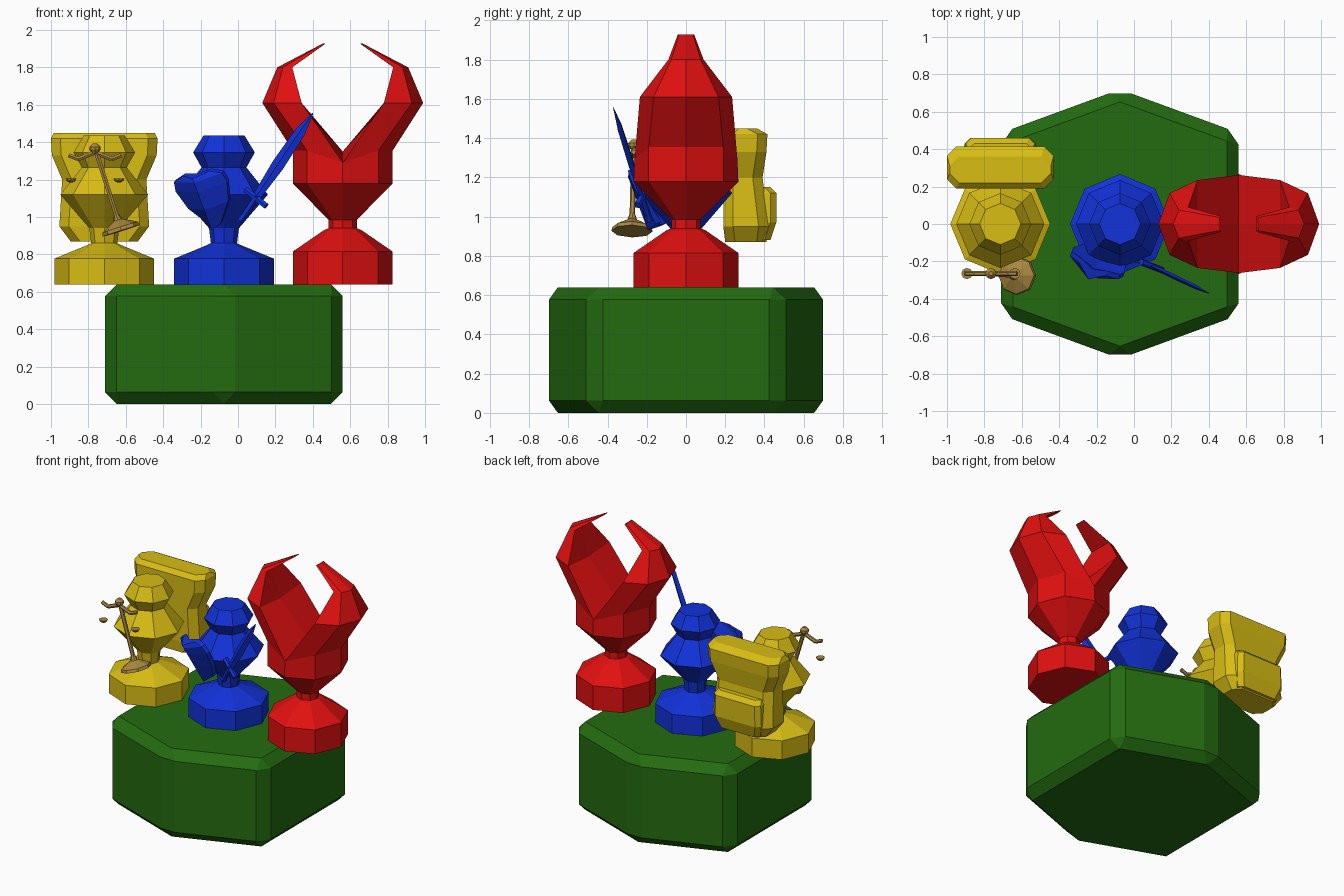
import bpy, bmesh, math
from mathutils import Vector, Matrix

if "Cube" in bpy.data.objects:
    bpy.data.objects.remove(bpy.data.objects["Cube"])


def material(name, rgb):
    m = bpy.data.materials.new(name)
    m.diffuse_color = (*rgb, 1)
    m.use_nodes = True
    m.node_tree.nodes["Principled BSDF"].inputs["Base Color"].default_value = m.diffuse_color
    return m


GREEN = material("green", (0.017, 0.147, 0.005))
YELLOW = material("yellow", (0.69, 0.51, 0.007))
BLUE = material("blue", (0.006, 0.032, 0.70))
RED = material("red", (0.75, 0.005, 0.005))
TAN = material("tan", (0.40, 0.25, 0.05))


def loft(name, rings, mat, matrix=Matrix()):
    """Skin a list of equal-length point rings and cap both ends."""
    bm = bmesh.new()
    vs = [[bm.verts.new(matrix @ Vector(p)) for p in r] for r in rings]
    n = len(vs[0])
    for a, b in zip(vs, vs[1:]):
        for i in range(n):
            j = (i + 1) % n
            bm.faces.new((a[i], a[j], b[j], b[i]))
    bm.faces.new(vs[0][::-1])
    bm.faces.new(vs[-1])
    bmesh.ops.recalc_face_normals(bm, faces=bm.faces)
    me = bpy.data.meshes.new(name)
    bm.to_mesh(me)
    bm.free()
    me.materials.append(mat)
    ob = bpy.data.objects.new(name, me)
    bpy.context.collection.objects.link(ob)
    return ob


def ring(z, rx, ry=None, n=8):
    ry = rx if ry is None else ry
    return [(rx * math.cos(math.tau * i / n), ry * math.sin(math.tau * i / n), z) for i in range(n)]


def turned(name, profile, mat, matrix=Matrix(), n=8):
    return loft(name, [ring(z, r, n=n) for r, z in profile], mat, matrix)


def frame(origin, z_dir, x_hint=(0, 1, 0)):
    z = Vector(z_dir).normalized()
    x = Vector(x_hint)
    x = (x - z * x.dot(z)).normalized()
    y = z.cross(x)
    return Matrix.Translation(origin) @ Matrix((x, y, z)).transposed().to_4x4()


def rod(name, p, q, r, mat):
    d = Vector(q) - Vector(p)
    return turned(name, [(r, 0), (r, d.length)], mat, frame(p, d), 6)


def box_ring(z, hw, y0, y1, c=0.05):
    return [(-hw + c, y0, z), (hw - c, y0, z), (hw, y0 + c, z), (hw, y1 - c, z),
            (hw - c, y1, z), (-hw + c, y1, z), (-hw, y1 - c, z), (-hw, y0 + c, z)]


# Plinth: stretched hexagon with chamfered edges
hexagon = [(0.635, -0.487), (0.635, 0.487), (0, 0.72), (-0.635, 0.487), (-0.635, -0.487), (0, -0.72)]
plinth = loft("plinth", [[(x - 0.075, y, z) for x, y in hexagon] for z in (0, 0.64)], GREEN)
bev = plinth.modifiers.new("chamfer", "BEVEL")
bev.width = 0.063
bev.segments = 1

# Two matching pawn-like figures
pawn = [(0.267, 0.64), (0.267, 0.777), (0.09, 0.85), (0.07, 0.86), (0.08, 0.94), (0.235, 1.12),
        (0.12, 1.265), (0.165, 1.345), (0.11, 1.435)]
pawn_y = [(r, z) for r, z in pawn]
turned("yellow_figure", pawn, YELLOW, Matrix.Translation((-0.715, 0, 0)))
turned("blue_figure", pawn, BLUE, Matrix.Translation((-0.075, 0, 0)))

# Backpack and its rear pocket
back = Matrix.Translation((-0.715, 0, 0))
loft("backpack", [box_ring(0.87, 0.18, 0.20, 0.41), box_ring(0.95, 0.24, 0.19, 0.42),
                  box_ring(1.2, 0.225, 0.19, 0.39), box_ring(1.33, 0.28, 0.19, 0.41),
                  box_ring(1.42, 0.285, 0.19, 0.415), box_ring(1.45, 0.27, 0.22, 0.36)], YELLOW, back)
loft("backpack_pocket", [box_ring(0.88, 0.16, 0.33, 0.43, 0.03), box_ring(0.97, 0.19, 0.33, 0.46, 0.03),
                         box_ring(1.12, 0.185, 0.33, 0.46, 0.03), box_ring(1.15, 0.17, 0.33, 0.43, 0.03)],
     YELLOW, back)

# Balance scale: tilted stand, wavy beam, pans
foot, top = Vector((-0.63, -0.275, 0.945)), Vector((-0.765, -0.265, 1.37))
turned("scale_foot", [(0.105, -0.02), (0.10, 0), (0.025, 0.04), (0.015, 0.07)], TAN, frame(foot, top - foot))
rod("scale_post", foot, top, 0.014, TAN)
turned("scale_finial", [(0.012, 1.335), (0.03, 1.36), (0.03, 1.375), (0.012, 1.393)], TAN,
       Matrix.Translation((top.x, top.y, 0)))
for side, s in (("left", -1), ("right", 1)):
    pts = [(top.x + s * x, top.y, z) for x, z in ((0, 1.345), (0.09, 1.31), (0.14, 1.33))]
    rod(f"scale_beam_inner_{side}", pts[0], pts[1], 0.014, TAN)
    rod(f"scale_beam_outer_{side}", pts[1], pts[2], 0.013, TAN)
    turned(f"scale_pan_{side}", [(0.01, 1.185), (0.024, 1.193), (0.03, 1.207)], TAN,
           Matrix.Translation((top.x + s * 0.128, top.y, 0)))

# Sword
hold = frame((0.02, -0.19, 0.99), (0.38, -0.18, 0.565), (0.13, -0.05, -0.08))
loft("sword_blade", [ring(z, w, t, 4) for z, w, t in
                     ((0.14, 0.022, 0.01), (0.36, 0.036, 0.013), (0.58, 0.03, 0.011), (0.705, 0.003, 0.002))],
     BLUE, hold)
turned("sword_grip", [(0.022, -0.01), (0.018, 0.02), (0.018, 0.15)], BLUE, hold, 6)
rod("sword_guard", hold @ Vector((-0.075, 0, 0.14)), hold @ Vector((0.075, 0, 0.14)), 0.018, BLUE)

# Shield: tapering bowed plate, leaning out at the top
lean = frame((-0.13, -0.165, 0.945), (-0.10, -0.10, 0.27), (0.26, -0.10, 0))


def plate(z, w):
    t = 0.03
    return [(-w, 0.03, z), (0, -0.035, z), (w, 0.03, z), (w, 0.03 + t, z), (0, t, z), (-w, 0.03 + t, z)]


loft("shield", [plate(0, 0.03), plate(0.12, 0.12), plate(0.23, 0.155), plate(0.285, 0.145),
                plate(0.31, 0.08)], BLUE, lean)

# Claw figure: turned lower body, then two half-octagon pincers
red_at = Matrix.Translation((0.56, 0, 0))
turned("claw_body", [(0.267, 0.64), (0.267, 0.815), (0.10, 0.93), (0.075, 0.94), (0.075, 0.985),
                     (0.267, 1.178)], RED, red_at)


def half(outer, mid, inner, ym, y, z, z_front, z_mid):
    return [(outer, 0, z), (mid, -ym, z), (inner, -y, z_front), (inner, 0, z_mid),
            (inner, y, z_front), (mid, ym, z)]


for side, s in (("left", -1), ("right", 1)):
    loft(f"pincer_{side}", [half(0.267, 0.19, 0, 0.19, 0.267, 1.178, 1.178, 1.178),
                            half(0.267, 0.19, 0, 0.19, 0.262, 1.355, 1.29, 1.35),
                            half(0.43, 0.37, 0.22, 0.165, 0.235, 1.61, 1.61, 1.59),
                            half(0.35, 0.32, 0.27, 0.075, 0.09, 1.80, 1.80, 1.80),
                            half(0.105, 0.102, 0.095, 0.035, 0.042, 1.928, 1.927, 1.925)],
         RED, red_at @ Matrix.Diagonal((s, 1, 1, 1)))
